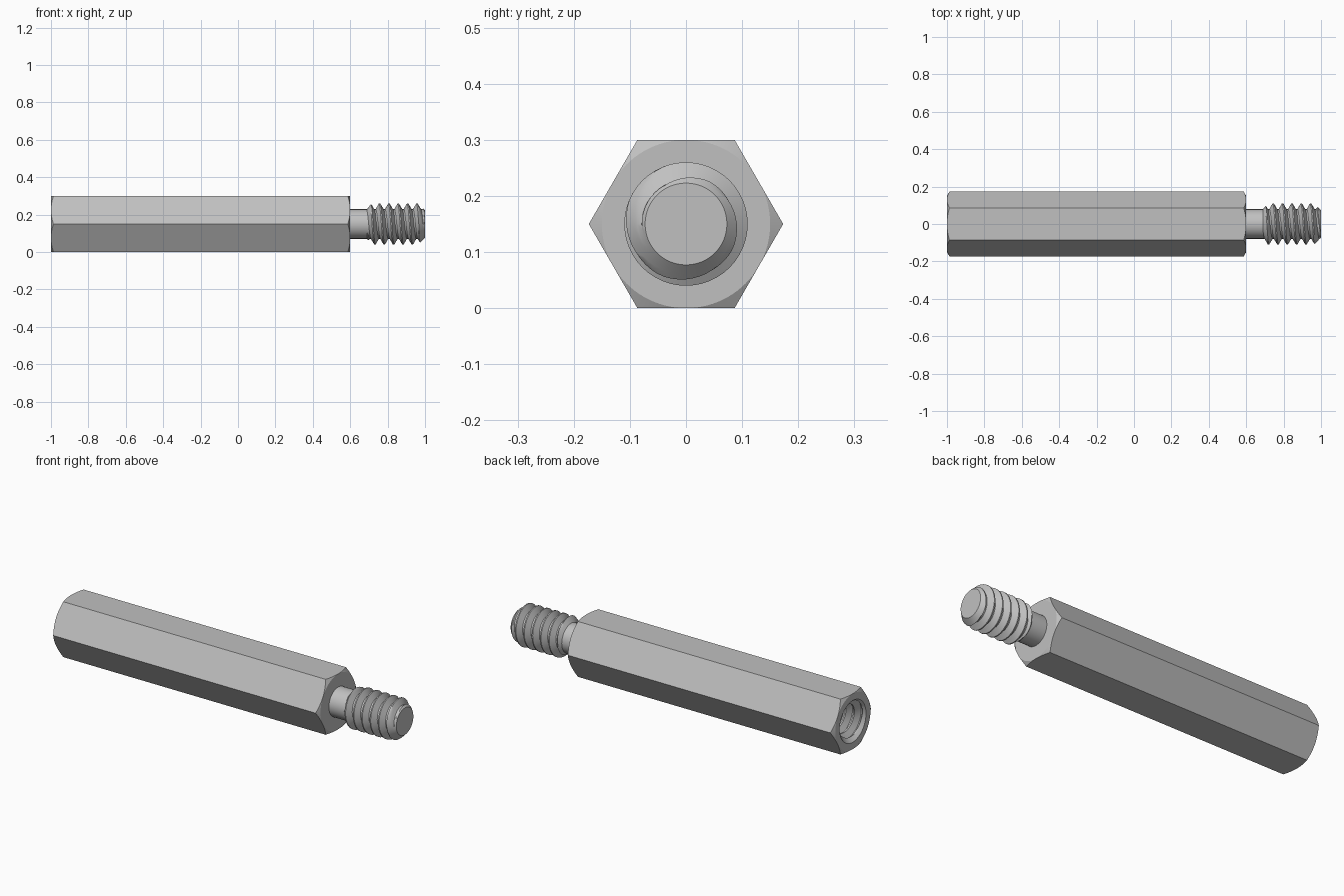
import bpy, bmesh, math
from mathutils import Matrix

if "Cube" in bpy.data.objects:
    bpy.data.objects.remove(bpy.data.objects["Cube"])

MID = 0.15              # height of the long axis
PITCH = 0.05
MINOR, MAJOR = 0.079, 0.11
TIP = 0.073
FLAT = 0.15             # half the width across flats
LEFT, SHOULDER, END = -1.0, 0.6, 1.0
HOLE_END = -0.4
SEG = 48

steel = bpy.data.materials.new("light steel grey")
steel.use_nodes = True
grey = (0.53, 0.53, 0.53, 1)
steel.diffuse_color = grey
steel.node_tree.nodes["Principled BSDF"].inputs["Base Color"].default_value = grey


def on_axis(x, r, a):
    return (x, r * math.cos(a), MID + r * math.sin(a))


def finish(name, bm, fix_normals=True):
    bmesh.ops.remove_doubles(bm, verts=bm.verts, dist=0.00005)
    if fix_normals:
        bmesh.ops.recalc_face_normals(bm, faces=bm.faces)
    mesh = bpy.data.meshes.new(name)
    bm.to_mesh(mesh)
    bm.free()
    mesh.materials.append(steel)
    obj = bpy.data.objects.new(name, mesh)
    bpy.context.collection.objects.link(obj)
    return obj


def smooth(obj, degrees):
    bpy.ops.object.select_all(action='DESELECT')
    obj.select_set(True)
    bpy.context.view_layer.objects.active = obj
    bpy.ops.object.shade_smooth_by_angle(angle=math.radians(degrees))


def lathe(name, profile, seg=SEG):
    """Solid of revolution about the long axis from (x, radius) points."""
    bm = bmesh.new()
    rings = [[bm.verts.new(on_axis(x, r, math.tau * i / seg)) for i in range(seg)]
             for x, r in profile]
    for a, b in zip(rings, rings[1:]):
        for i in range(seg):
            j = (i + 1) % seg
            bm.faces.new((a[i], a[j], b[j], b[i]))
    bm.faces.new(rings[0])
    bm.faces.new(rings[-1])
    return finish(name, bm)


def thread(name, x0, x1, phase, envelope, inward=False):
    """Helical strip, one pitch wide, trimmed between x0 and x1."""
    crest, foot = PITCH / 16, PITCH * 0.42
    # samples across one pitch, from root to root
    outline = [(-PITCH / 2, MINOR), (-foot, MINOR)]
    outline += [(-foot + (foot - crest) * k / 4, MINOR + (MAJOR - MINOR) * k / 4)
                for k in range(1, 5)]
    outline += [(-u, r) for u, r in reversed(outline)]
    turns = math.ceil((x1 - x0) / PITCH) + 2
    first = math.floor((x0 - phase) / PITCH) - 1
    bm = bmesh.new()
    rows = []
    for n in range(turns * SEG + SEG + 1):
        angle = math.tau * n / SEG
        centre = phase + PITCH * (first + n / SEG)
        row = []
        for u, r in outline:
            x = min(max(centre + u, x0), x1)
            row.append(bm.verts.new(on_axis(x, envelope(x, r), angle)))
        rows.append(row)
    for a, b in zip(rows, rows[1:]):
        for k in range(len(outline) - 1):
            quad = [a[k], b[k], b[k + 1], a[k + 1]]
            # skip the parts trimmed away at either end
            if max(v.co.x for v in quad) - min(v.co.x for v in quad) < 1e-6:
                continue
            bm.faces.new(quad[::-1] if inward else quad)
    obj = finish(name, bm, False)
    smooth(obj, 30)
    return obj


def modify(obj, cutter, operation):
    mod = obj.modifiers.new(operation.lower(), 'BOOLEAN')
    mod.operation = operation
    mod.solver = 'EXACT'
    mod.object = cutter
    bpy.ops.object.select_all(action='DESELECT')
    bpy.context.view_layer.objects.active = obj
    obj.select_set(True)
    bpy.ops.object.modifier_apply(modifier=mod.name)
    bpy.data.objects.remove(cutter)


# Hexagonal body with rounded chamfers on its corners and a blind hole
corner = FLAT / math.cos(math.pi / 6)
body = lathe("hex_body", [(LEFT, corner), (SHOULDER, corner)], 6)
rise = 0.03
run = rise * math.tan(math.pi / 6)
modify(body, lathe("chamfer_shape", [
    (LEFT, FLAT), (LEFT + run, FLAT + rise),
    (SHOULDER - run, FLAT + rise), (SHOULDER, FLAT)], 96), 'INTERSECT')
mouth = MAJOR + 0.003
modify(body, lathe("hole_shape", [(LEFT - 0.1, mouth), (HOLE_END, mouth)]), 'DIFFERENCE')
smooth(body, 20)

# Threaded lining of the hole, countersunk at the mouth
thread("female_thread", LEFT, HOLE_END, LEFT,
       lambda x, r: max(r, mouth - (x - LEFT)), inward=True)

# Plain neck and the core that closes the tip of the stud
neck = lathe("stud_neck", [(SHOULDER - 0.01, MINOR), (0.692, MINOR),
                           (0.7, TIP), (END, TIP)])
smooth(neck, 30)

# Male thread, tapering at both ends
thread("male_thread", 0.685, END, 0.957 - PITCH / 4,
       lambda x, r: min(r, TIP + (END - x), TIP + (x - 0.685) * 1.3))
